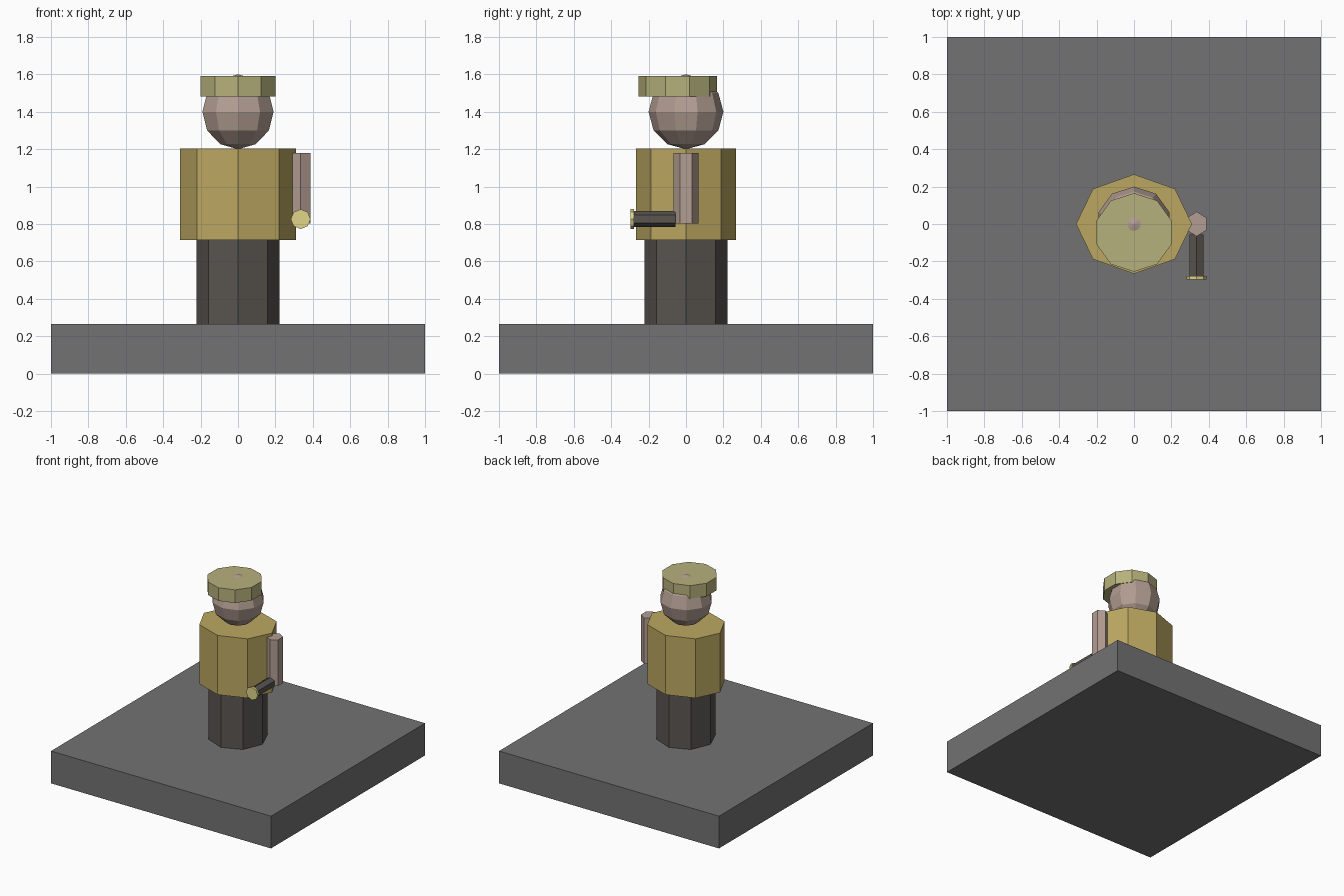
import bpy
from math import radians

if "Cube" in bpy.data.objects:
    bpy.data.objects.remove(bpy.data.objects["Cube"])


def paint(obj, name, color):
    obj.name = name
    mat = bpy.data.materials.new(name + "_colour")
    mat.diffuse_color = (*color, 1)
    mat.use_nodes = True
    mat.node_tree.nodes["Principled BSDF"].inputs["Base Color"].default_value = mat.diffuse_color
    obj.data.materials.append(mat)
    return obj


def prism(name, sides, radius, center, depth, color, scale=(1, 1, 1), tilt=0):
    bpy.ops.mesh.primitive_cylinder_add(vertices=sides, radius=radius, depth=depth,
                                        location=center, rotation=(radians(tilt), 0, 0))
    obj = bpy.context.object
    obj.scale = scale
    return paint(obj, name, color)


GREY = (0.17, 0.17, 0.17)
DARK = (0.10, 0.09, 0.08)
GOLD = (0.50, 0.39, 0.12)
SKIN = (0.45, 0.34, 0.29)
OLIVE = (0.47, 0.44, 0.20)
YELLOW = (0.75, 0.66, 0.25)

# Square plinth
bpy.ops.mesh.primitive_cube_add(size=1, location=(0, 0, 0.1325))
bpy.context.object.scale = (2, 2, 0.265)
paint(bpy.context.object, "plinth", GREY)

# Body
prism("legs", 8, 0.222, (0, 0, 0.49), 0.45, DARK)
prism("torso", 8, 1, (0, 0, 0.959), 0.487, GOLD, scale=(0.31, 0.266, 1))

# Head, its crown just poking through the cap
bpy.ops.mesh.primitive_uv_sphere_add(segments=10, ring_count=6, radius=0.2,
                                     location=(0, 0, 1.4))
paint(bpy.context.object, "head", SKIN)
prism("cap", 10, 0.21, (0, -0.045, 1.536), 0.108, OLIVE)

# Single arm holding a torch
prism("arm", 6, 0.066, (0.335, 0, 0.991), 0.378, SKIN, scale=(0.92, 1, 1))
prism("torch_barrel", 6, 0.043, (0.335, -0.168, 0.826), 0.222, DARK, tilt=90)
prism("torch_lens", 8, 0.053, (0.335, -0.288, 0.826), 0.02, YELLOW, tilt=90)
